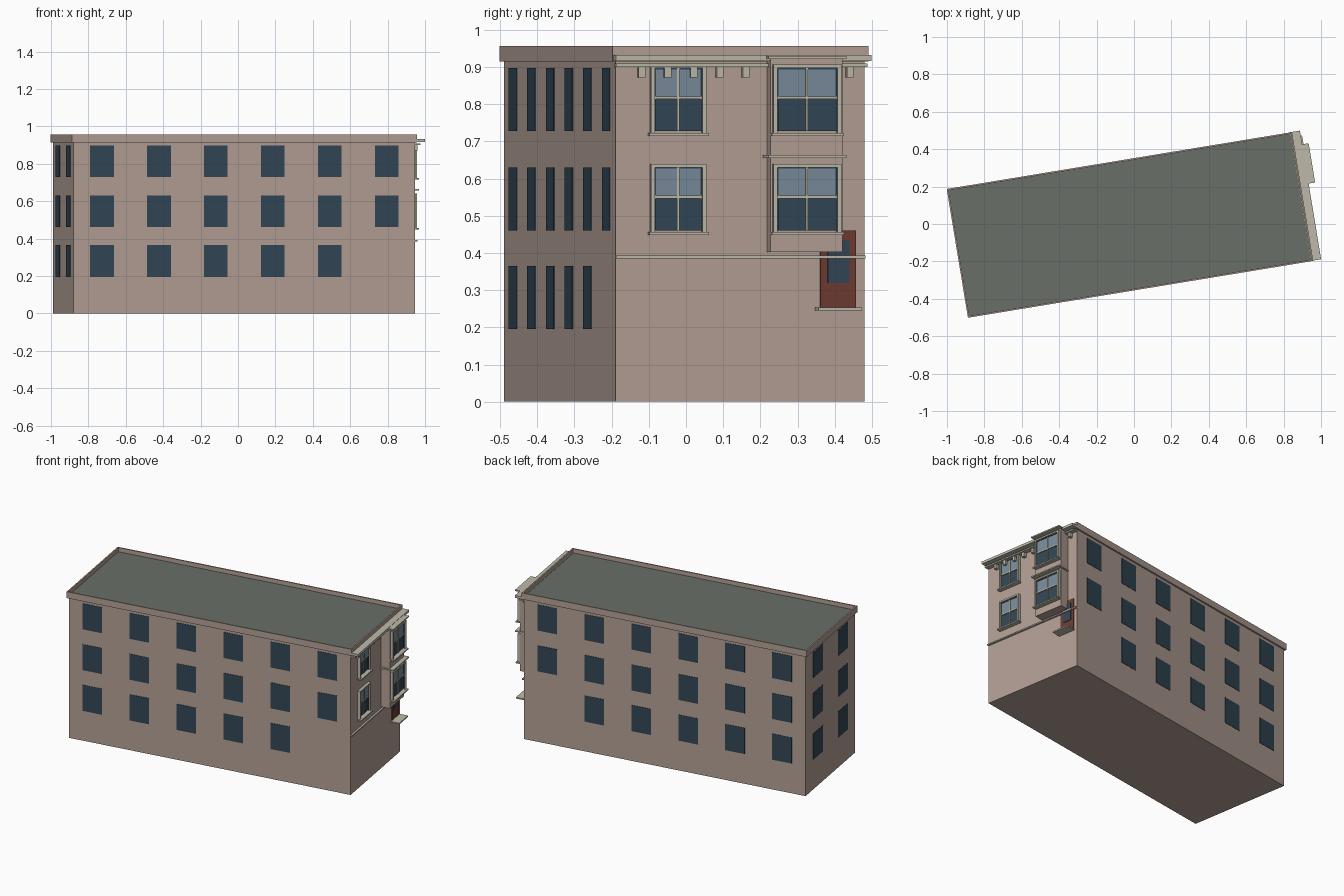
import bpy, bmesh, math
from mathutils import Matrix, Vector

if "Cube" in bpy.data.objects:
    bpy.data.objects.remove(bpy.data.objects["Cube"])

# Building frame: local x runs along the block, local y across it
PLACE = Matrix.Translation((-0.0215, -0.005, 0)) @ Matrix.Rotation(math.radians(9.35), 4, 'Z')
HL, HD = 0.9255, 0.339          # half length and half depth of the walls
FLOORS = [(0.195, 0.365), (0.461, 0.63), (0.728, 0.897)]


def material(name, *rgb):
    m = bpy.data.materials.new(name)
    m.diffuse_color = (*rgb, 1)
    m.use_nodes = True
    m.node_tree.nodes["Principled BSDF"].inputs["Base Color"].default_value = m.diffuse_color
    return m


WALL = material("wall", 0.456, 0.35, 0.30)
GLASS = material("dark_glass", 0.032, 0.062, 0.09)
PALE = material("pale_glass", 0.19, 0.262, 0.328)
TRIM = material("trim", 0.515, 0.485, 0.402)
RED = material("door_red", 0.156, 0.045, 0.032)
ROOF = material("roof_grey", 0.141, 0.156, 0.136)


def finish(name, bm, *mats):
    me = bpy.data.meshes.new(name)
    bm.transform(PLACE)
    bm.to_mesh(me)
    bm.free()
    for m in mats:
        me.materials.append(m)
    ob = bpy.data.objects.new(name, me)
    bpy.context.collection.objects.link(ob)
    return ob


def add_box(bm, x0, x1, y0, y1, z0, z1):
    mat = Matrix.Translation(((x0 + x1) / 2, (y0 + y1) / 2, (z0 + z1) / 2))
    mat = mat @ Matrix.Diagonal((x1 - x0, y1 - y0, z1 - z0, 1))
    return bmesh.ops.create_cube(bm, size=1, matrix=mat)


def boxes(name, mat, items):
    bm = bmesh.new()
    for b in items:
        add_box(bm, *b)
    return finish(name, bm, mat)


def facade(name, mat, items):
    """Boxes on the street end: (inner, outer projection, y0, y1, z0, z1)."""
    return boxes(name, mat, [(HL + p, HL + q, *rest) for p, q, *rest in items])


# Main block
boxes("walls", WALL, [(-HL, HL, -HD, HD, 0, 0.915)])

# Parapet with a sunken roof
bm = bmesh.new()
add_box(bm, -HL - 0.01, HL + 0.01, -HD - 0.01, HD + 0.01, 0.915, 0.957)
top = max(bm.faces, key=lambda f: f.calc_center_median().z)
bmesh.ops.inset_region(bm, faces=[top], thickness=0.012)
inner = bmesh.ops.extrude_discrete_faces(bm, faces=[top])["faces"][0]
bmesh.ops.translate(bm, verts=inner.verts, vec=Vector((0, 0, -0.027)))
inner.material_index = 1
finish("parapet_and_roof", bm, WALL, ROOF)

# Plain windows on both long walls; the ground floor has one fewer
for side, label in ((-1, "front"), (1, "back")):
    panes = []
    for row, (z0, z1) in enumerate(FLOORS):
        for i in range(5 if row == 0 else 6):
            x = (i - 2.5) * 2 * HL / 6
            y0, y1 = sorted((side * (HD - 0.01), side * (HD + 0.002)))
            panes.append((x - 0.064, x + 0.064, y0, y1, z0, z1))
    boxes(label + "_windows", GLASS, panes)

# Plain windows on the rear end wall
boxes("end_windows", GLASS, [(-HL - 0.002, -HL + 0.01, y - 0.066, y + 0.066, z0, z1)
                             for y in (-0.17, 0.17) for z0, z1 in FLOORS])

# Projecting bay with cap and middle band
BAY, BP = 0.171, 0.06
facade("bay", WALL, [(-0.01, BP, BAY - 0.098, BAY + 0.098, 0.403, 0.923)])
facade("bay_bands", TRIM, [(0, 0.088, BAY - 0.108, BAY + 0.105, z, z + 0.008)
                           for z in (0.656, 0.922)])


def sash_window(name, yc, p, half, z0, z1):
    """Framed sash window with pale upper panes; half is half the glass width."""
    zm, w = z0 + 0.09, 0.010
    facade(name + "_lower_glass", GLASS, [(p, p + 0.004, yc - half, yc + half, z0, zm)])
    facade(name + "_upper_glass", PALE, [(p, p + 0.006, yc - half, yc + half, zm, z1)])
    facade(name + "_frame", TRIM, [
        (p, p + 0.018, yc - half - w, yc - half, z0 - 0.007, z1 + w),
        (p, p + 0.018, yc + half, yc + half + w, z0 - 0.007, z1 + w),
        (p, p + 0.018, yc - half, yc + half, z1, z1 + w),
        (p, p + 0.010, yc - 0.003, yc + 0.003, z0, z1),
        (p, p + 0.010, yc - half, yc + half, zm - 0.004, zm + 0.003),
        (p, p + 0.028, yc - half - 0.016, yc + half + 0.016, z0 - 0.013, z0 - 0.005)])
    # Dark sash edging around the panes
    facade(name + "_sash", GLASS, [
        (p, p + 0.008, yc - half, yc - half + 0.004, z0, z1),
        (p, p + 0.008, yc + half - 0.004, yc + half, z0, z1),
        (p, p + 0.008, yc - half, yc + half, z1 - 0.003, z1)])


for floor, (z0, z1) in zip(("first", "second"), FLOORS[1:]):
    sash_window(floor + "_flat_window", -0.17, 0, 0.065, z0, z1)
    sash_window(floor + "_bay_window", BAY, BP, 0.082, z0, z1)

# Cornice, string course and brackets
facade("cornice", TRIM, [(0, 0.053, -0.347, 0.350, 0.916, 0.932),
                         (0, 0.030, -0.343, 0.343, 0.900, 0.909)])
facade("string_course", TRIM, [(0, 0.012, -0.34, 0.34, 0.385, 0.393)])
facade("brackets", TRIM, [(0, 0.022, y - 0.009, y + 0.009, 0.872, 0.900)
                          for y in (-0.271 + 0.071 * i for i in range(9))
                          if abs(y - BAY) > 0.1])

# Raised door with glazed panel and landing
facade("door", RED, [(-0.01, 0.004, 0.218, 0.315, 0.253, 0.46)])
facade("door_glass", GLASS, [(0, 0.007, 0.238, 0.297, 0.32, 0.435)])
facade("door_landing", TRIM, [(0, 0.06, 0.204, 0.322, 0.245, 0.253)])
